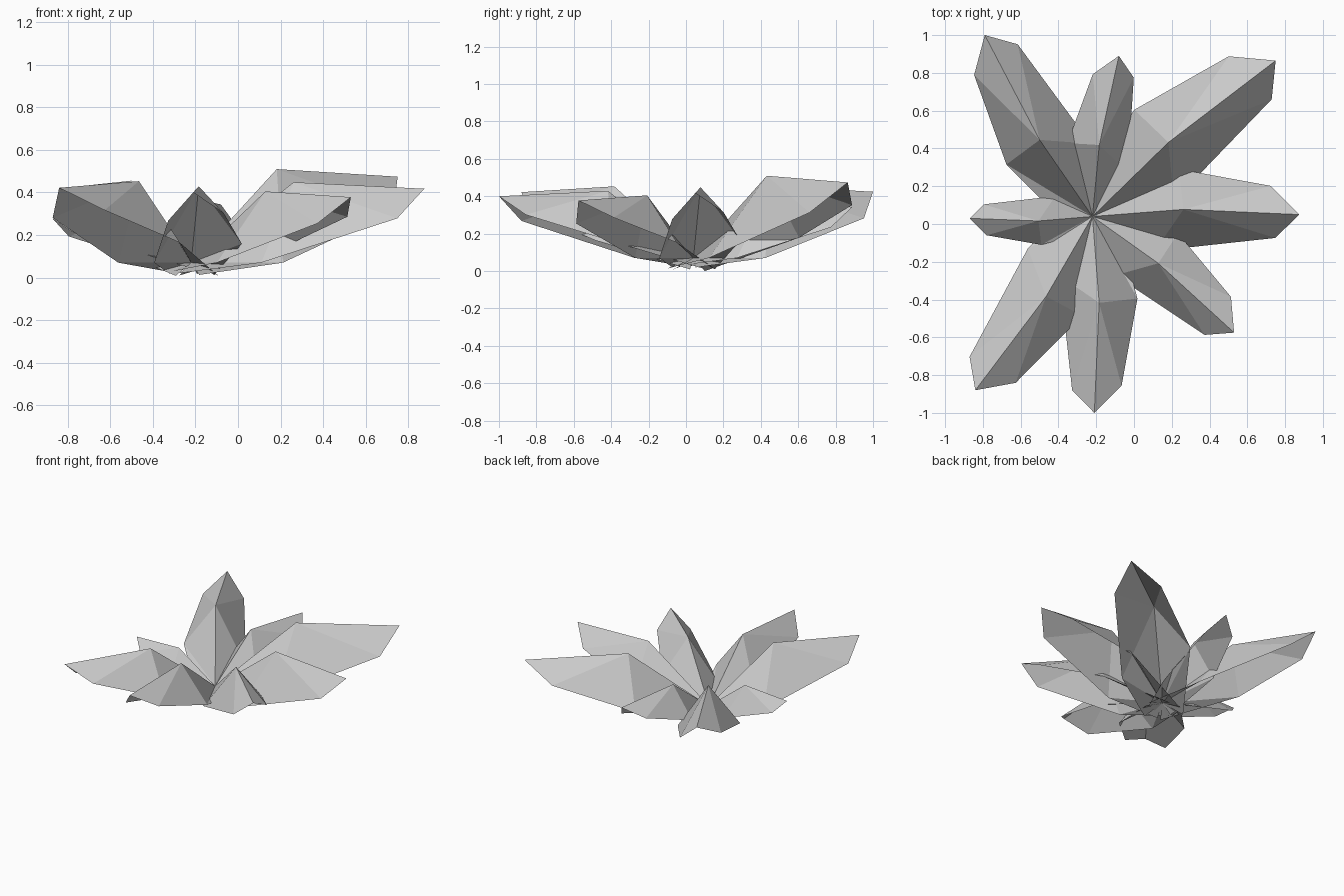
import bpy
from mathutils import Vector

cube = bpy.data.objects.get("Cube")
if cube:
    bpy.data.objects.remove(cube, do_unlink=True)

grey = bpy.data.materials.new("leaf_grey")
grey.use_nodes = True
colour = (0.6, 0.6, 0.6, 1)
grey.diffuse_color = colour
grey.node_tree.nodes["Principled BSDF"].inputs["Base Color"].default_value = colour

# Unit leaf as (along, sideways, up): ridge, left edge, right edge
LEAF = [
    (0, 0, 0), (0.44, 0.03, 0.345), (1, 0, 0.317),
    (-0.05, 0.105, -0.055), (0.42, 0.225, 0.085), (0.863, 0.14, 0.222),
    (-0.05, -0.105, -0.045), (0.30, -0.17, 0), (0.883, -0.112, 0.19),
]
FACES = [
    (0, 4, 3), (0, 1, 4), (1, 5, 4), (1, 2, 5),
    (0, 6, 7), (0, 7, 1), (1, 7, 8), (1, 8, 2),
]
CENTRE = Vector((-0.22, 0.04, 0.07))


def add_leaf(name, tip_x, tip_y):
    """Turn and scale the unit leaf so its tip reaches the given spot."""
    along = Vector((tip_x, tip_y, 0)) - Vector((CENTRE.x, CENTRE.y, 0))
    side = Vector((-along.y, along.x, 0))
    up = Vector((0, 0, along.length))
    points = [CENTRE + along * a + side * s + up * h for a, s, h in LEAF]
    mesh = bpy.data.meshes.new(name)
    mesh.from_pydata(points, [], FACES)
    mesh.materials.append(grey)
    leaf = bpy.data.objects.new(name, mesh)
    bpy.context.collection.objects.link(leaf)


# Ring of leaves around the centre
TIPS = {
    "left_leaf": (0.875, 0.05),
    "back_left_leaf": (0.75, 0.865),
    "back_leaf": (-0.08, 0.89),
    "back_right_leaf": (-0.79, 1.0),
    "right_leaf": (-0.87, 0.03),
    "front_right_leaf": (-0.84, -0.88),
    "front_leaf": (-0.21, -1.0),
    "front_left_leaf": (0.53, -0.575),
}
for leaf_name, tip in TIPS.items():
    add_leaf(leaf_name, *tip)
